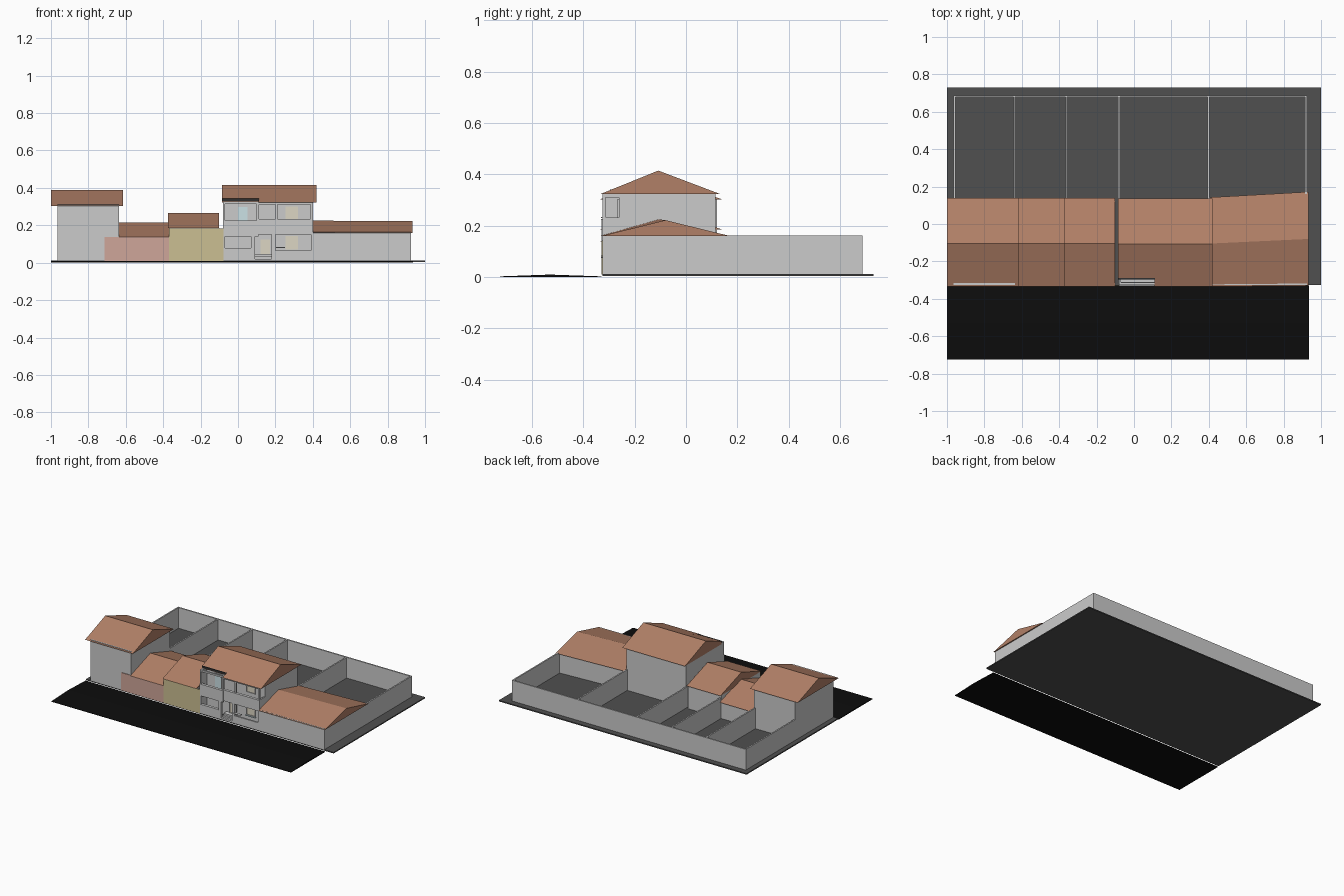
import bpy, bmesh

if "Cube" in bpy.data.objects:
    bpy.data.objects.remove(bpy.data.objects["Cube"])


def material(name, r, g, b):
    m = bpy.data.materials.new(name)
    m.diffuse_color = (r, g, b, 1)
    m.use_nodes = True
    m.node_tree.nodes["Principled BSDF"].inputs["Base Color"].default_value = m.diffuse_color
    return m


TILE = material("roof_tile", 0.44, 0.215, 0.135)
EARTH = material("dark_ground", 0.08, 0.08, 0.08)
ASPHALT = material("asphalt", 0.004, 0.004, 0.004)
PINK = material("pink_plaster", 0.62, 0.38, 0.32)
YELLOW = material("yellow_plaster", 0.6, 0.52, 0.29)
GLASS = material("pale_glass", 0.6, 0.75, 0.78)
BLIND = material("blind", 0.72, 0.67, 0.55)
DARK = material("dark_trim", 0.03, 0.03, 0.03)


def loft(name, a, b, x0, x1, mat=None):
    """Solid between a (y, z) profile at x0 and a matching one at x1."""
    bm = bmesh.new()
    va = [bm.verts.new((x0, y, z)) for y, z in a]
    vb = [bm.verts.new((x1, y, z)) for y, z in b]
    bm.faces.new(va)
    bm.faces.new(vb[::-1])
    n = len(va)
    for i in range(n):
        bm.faces.new((va[i], vb[i], vb[(i + 1) % n], va[(i + 1) % n]))
    bmesh.ops.recalc_face_normals(bm, faces=bm.faces)
    me = bpy.data.meshes.new(name)
    bm.to_mesh(me)
    bm.free()
    ob = bpy.data.objects.new(name, me)
    bpy.context.collection.objects.link(ob)
    if mat:
        me.materials.append(mat)
    return ob


def box(name, x0, x1, y0, y1, z0, z1, mat=None):
    p = [(y0, z0), (y1, z0), (y1, z1), (y0, z1)]
    return loft(name, p, p, x0, x1, mat)


def gable(front, ridge, back, eave, top):
    return [(front, eave), (ridge, top), (back, eave)]


# Plot and cambered road
box("plot_slab", -1, 1, -0.325, 0.73, 0.004, 0.012, EARTH)
road = [(-0.725, 0), (-0.33, 0), (-0.33, 0.003), (-0.53, 0.01), (-0.725, 0.003)]
loft("road", road, road, -1, 0.935, ASPHALT)

F, G = -0.325, 0.01      # street line, floor level

# Row houses: name, wall x range, wall top, roof x range, eave, ridge height
for name, x0, x1, h, r0, r1, eave, top in [
        ("left_house", -0.965, -0.635, 0.31, -1.0, -0.615, 0.303, 0.39),
        ("pink_house", -0.635, -0.37, 0.138, -0.635, -0.37, 0.137, 0.215),
        ("yellow_house", -0.37, -0.1, 0.185, -0.375, -0.102, 0.186, 0.266)]:
    box(name + "_walls", x0, x1, F, 0.12, G, h)
    p = gable(-0.335, -0.103, 0.14, eave, top)
    loft(name + "_roof", p, p, r0, r1, TILE)

# Coloured plaster fronts
box("pink_front", -0.715, -0.37, F - 0.004, F, G, 0.138, PINK)
box("yellow_front", -0.37, -0.078, F - 0.004, F, G, 0.183, YELLOW)

# Right house, widening slightly to the rear
loft("right_house_walls",
     [(F, G), (0.12, G), (0.12, 0.163), (F, 0.163)],
     [(F, G), (0.15, G), (0.15, 0.163), (F, 0.163)], 0.4, 0.925)
loft("right_house_roof", gable(-0.335, -0.105, 0.142, 0.16, 0.225),
     gable(-0.33, -0.08, 0.172, 0.16, 0.222), 0.4, 0.933, TILE)

# Main house body and stepped roof
B = -0.26                # back of the loggias
box("main_house_body", -0.08, 0.4, B, 0.115, G, 0.327)
p = gable(-0.335, -0.108, 0.135, 0.323, 0.415)
loft("main_roof_right", p, p, 0.11, 0.42, TILE)
p = [(-0.29, 0.323), (-0.29, 0.341), (-0.108, 0.415), (0.135, 0.323)]
loft("main_roof_left", p, p, -0.085, 0.11, TILE)
box("left_gutter", -0.085, 0.112, -0.296, -0.289, 0.33, 0.342, DARK)

# Loggia slabs, beams, parapets and piers
box("loggia_floor", -0.08, 0.4, F, B, 0.15, 0.166)
box("upper_beam_right", 0.11, 0.4, F, B, 0.31, 0.327)
box("upper_beam_left", -0.08, 0.11, F, F + 0.012, 0.315, 0.327)
box("porch_parapet", -0.07, 0.07, F, F + 0.012, G, 0.075)
box("right_parapet", 0.18, 0.4, F, F + 0.012, G, 0.065)
box("terrace_parapet", -0.08, 0.11, F - 0.004, F + 0.008, 0.14, 0.222)
box("balcony_parapet", 0.11, 0.4, F, F + 0.012, 0.166, 0.23)
box("balcony_side_parapet", 0.39, 0.4, F, B, 0.166, 0.232)
box("lower_side_wall", 0.39, 0.4, F, B, G, 0.15)
box("left_party_wall", -0.08, -0.07, F, B, G, 0.327)
for i, x in enumerate((0.07, 0.18)):
    box(f"porch_pier_{i}", x, x + 0.02, F, F + 0.02, G, 0.15)
for i, x in enumerate((0.1, 0.2, 0.388)):
    box(f"balcony_pier_{i}", x, x + 0.012, F, F + 0.012, 0.22, 0.32)
for i, (x0, x1, z) in enumerate([(-0.072, 0.072, 0.075), (0.178, 0.25, 0.08),
                                 (-0.08, 0.112, 0.222), (0.108, 0.4, 0.23)]):
    box(f"coping_{i}", x0, x1, F - 0.006, F + 0.014, z, z + 0.004)

# Porch steps
for i in range(3):
    box(f"porch_step_{i}", 0.09, 0.18, F + 0.015 * i, B, G + 0.011 * i, G + 0.011 * (i + 1))


# Framed windows and doors on the recessed wall
def opening(name, x0, x1, z0, z1, mat):
    box(name + "_pane", x0, x1, B - 0.003, B, z0, z1, mat)
    t = 0.005
    for s, a, b, c, d in [("left", x0 - t, x0, z0 - t, z1 + t),
                          ("right", x1, x1 + t, z0 - t, z1 + t),
                          ("bottom", x0, x1, z0 - t, z0),
                          ("top", x0, x1, z1, z1 + t)]:
        box(f"{name}_frame_{s}", a, b, B - 0.007, B, c, d)


opening("upper_window", 0.255, 0.32, 0.235, 0.3, BLIND)
opening("lower_window", 0.255, 0.32, 0.07, 0.142, BLIND)
opening("terrace_door", 0.0, 0.05, 0.175, 0.298, GLASS)
opening("entrance_door", 0.12, 0.17, 0.046, 0.125, BLIND)
box("lower_window_sill", 0.248, 0.327, B - 0.012, B, 0.06, 0.066, GLASS)

# Garden walls
for i, x in enumerate((-0.96, -0.64, -0.362, -0.08, 0.398, 0.92)):
    box(f"garden_wall_{i}", x - 0.005, x + 0.005, 0.1, 0.688, G, 0.163)
box("garden_back_wall", -0.965, 0.925, 0.678, 0.688, G, 0.163)
